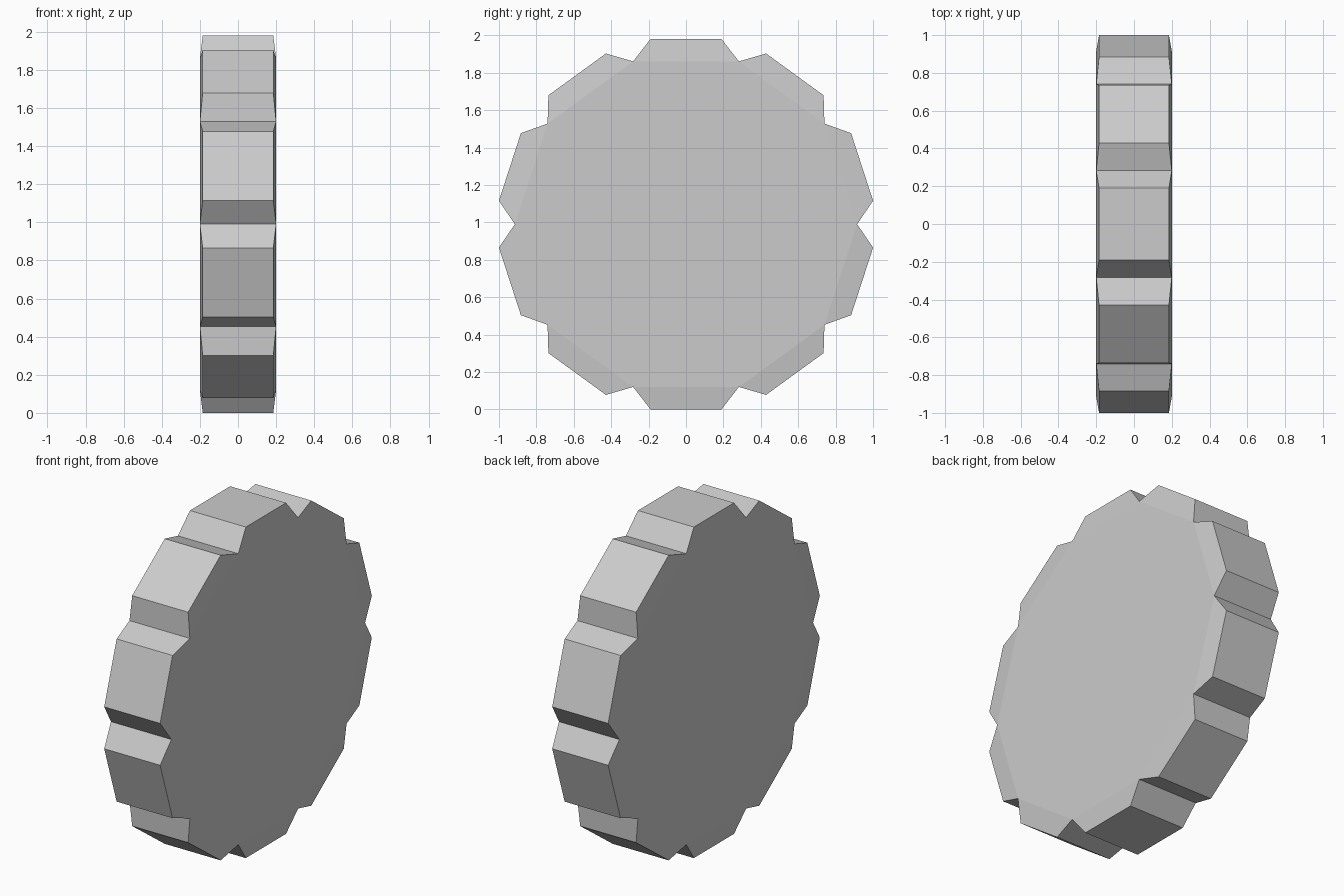
import bpy, bmesh, math
from mathutils import Vector

if "Cube" in bpy.data.objects:
    bpy.data.objects.remove(bpy.data.objects["Cube"])

N = 10            # number of teeth
R_ROOT = 0.915    # radius of the notches
APOTHEM = 0.99    # distance from axis to tooth tips
TIP_HALF = 0.19   # half length of tooth tip along the rim
ROOT_X, TIP_X = 0.20, 0.185

bm = bmesh.new()

# decagonal hub disc with its axis along x, corners on +y and -y
rings = []
for x in (-ROOT_X, ROOT_X):
    rings.append([bm.verts.new((x, R_ROOT * math.cos(math.tau * i / N),
                                R_ROOT * math.sin(math.tau * i / N))) for i in range(N)])
bm.faces.new(rings[0])
bm.faces.new(rings[1])
rim = [bm.faces.new((rings[0][i], rings[0][(i + 1) % N],
                     rings[1][(i + 1) % N], rings[1][i])) for i in range(N)]

# tapered tooth raised from every rim face
teeth = bmesh.ops.extrude_discrete_faces(bm, faces=rim)["faces"]
for f in teeth:
    c = f.calc_center_median()
    out = c.normalized()
    side = Vector((1, 0, 0)).cross(out)
    for v in f.verts:
        d = v.co - c
        v.co = (out * APOTHEM
                + side * math.copysign(TIP_HALF, d.dot(side))
                + Vector((math.copysign(TIP_X, d.x), 0, 0)))

bmesh.ops.recalc_face_normals(bm, faces=bm.faces)
bmesh.ops.translate(bm, verts=bm.verts, vec=(0, 0, APOTHEM))

mesh = bpy.data.meshes.new("toothed_wheel")
bm.to_mesh(mesh)
bm.free()
wheel = bpy.data.objects.new("toothed_wheel", mesh)
bpy.context.collection.objects.link(wheel)
